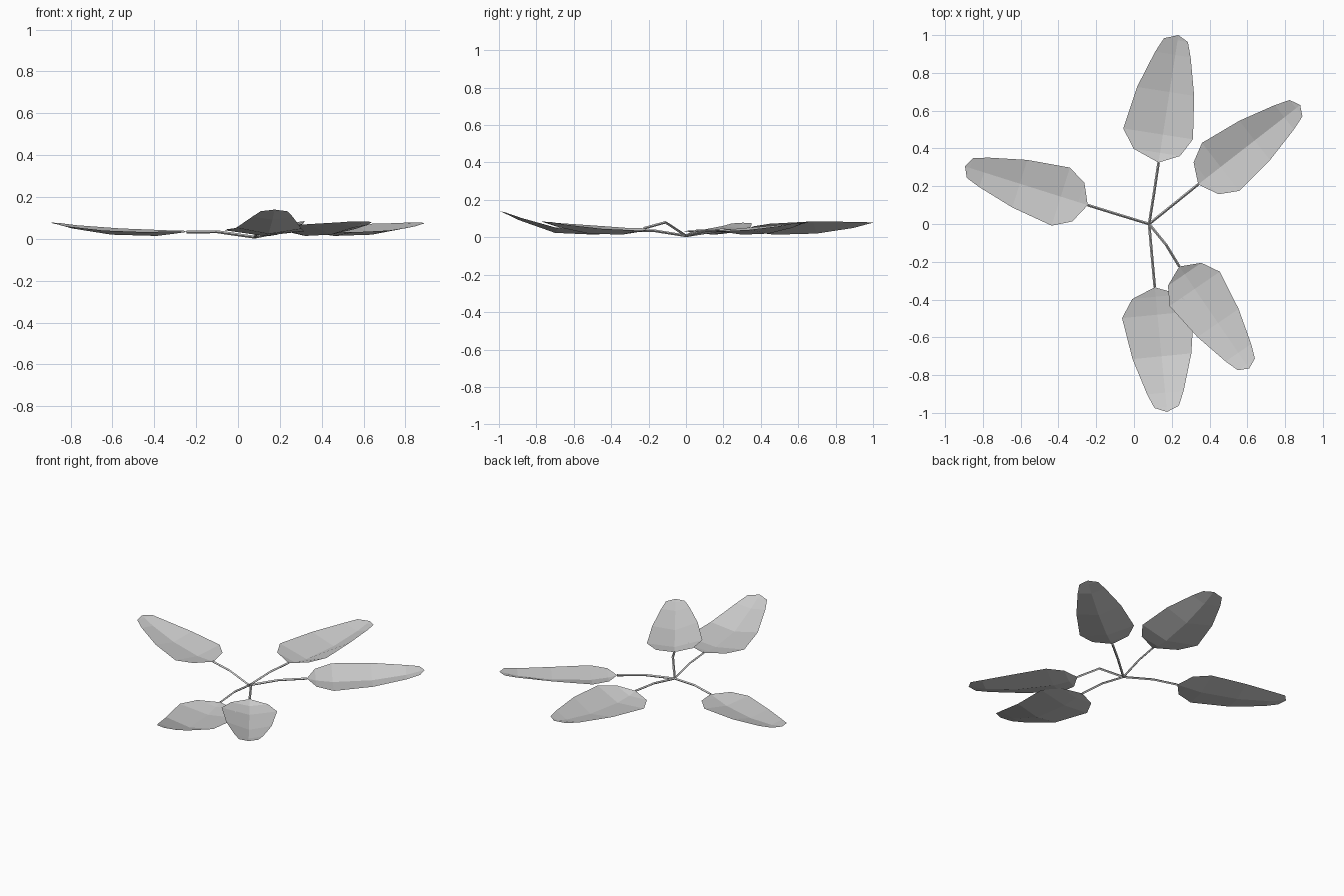
import bpy, bmesh
from mathutils import Vector

if "Cube" in bpy.data.objects:
    bpy.data.objects.remove(bpy.data.objects["Cube"])

# Leaf template rows: distance along, half width, rib height, edge lift factor
ROWS = [(0.052, 0.107, 0.026, 0.5), (0.150, 0.161, 0.014, 0.9), (0.378, 0.132, 0.020, 1.0),
        (0.577, 0.082, 0.050, 0.5), (0.655, 0.055, 0.071, 0.15)]
LENGTH = 0.683


def finish(bm, name):
    bmesh.ops.recalc_face_normals(bm, faces=bm.faces[:])
    me = bpy.data.meshes.new(name)
    bm.to_mesh(me)
    bm.free()
    bpy.context.collection.objects.link(bpy.data.objects.new(name, me))


def leaf(name, base, tip, wl, wr, lift_l, lift_r, base_z, curl):
    """Low-poly cupped leaf blade: left edge, rib, right edge."""
    base, tip = Vector(base), Vector(tip)
    d = (tip - base).normalized()
    side = Vector((d.y, -d.x))
    s = (tip - base).length / LENGTH
    bm = bmesh.new()

    def vert(u, v, z):
        p = base + d * u * s + side * v
        return bm.verts.new((p.x, p.y, z))

    first, last = vert(0, 0, base_z), vert(LENGTH, 0, 0.078 + curl)
    rows = []
    for u, w, z, k in ROWS:
        z += curl * max(0, (u - 0.36) / (LENGTH - 0.36))
        rows.append((vert(u, -w * wl, z + k * lift_l), vert(u, 0, z), vert(u, w * wr, z + k * lift_r)))
    for i in (0, 1):
        bm.faces.new((first, rows[0][i], rows[0][i + 1]))
        bm.faces.new((rows[-1][i + 1], rows[-1][i], last))
        for a, b in zip(rows, rows[1:]):
            bm.faces.new((a[i], b[i], b[i + 1], a[i + 1]))
    bmesh.ops.recalc_face_normals(bm, faces=bm.faces[:])
    bm.faces.ensure_lookup_table()
    if bm.faces[0].normal.z < 0:
        bmesh.ops.reverse_faces(bm, faces=bm.faces[:])
    me = bpy.data.meshes.new(name)
    bm.to_mesh(me)
    bm.free()
    bpy.context.collection.objects.link(bpy.data.objects.new(name, me))


def stem(name, pts, r=0.007):
    """Four-sided tube along a short path."""
    pts = [Vector(p) for p in pts]
    bm = bmesh.new()
    rings = []
    for i, p in enumerate(pts):
        d = (pts[min(i + 1, len(pts) - 1)] - pts[max(i - 1, 0)]).normalized()
        a = d.cross(Vector((0, 0, 1))).normalized()
        b = a.cross(d)
        rings.append([bm.verts.new(p + r * o) for o in (a, b, -a, -b)])
    for q, w in zip(rings, rings[1:]):
        for i in range(4):
            j = (i + 1) % 4
            bm.faces.new((q[i], q[j], w[j], w[i]))
    bm.faces.new(rings[0])
    bm.faces.new(rings[-1])
    finish(bm, name)


# base, tip, left/right width, left/right edge lift, base height, tip curl, stem bend
LEAVES = {
    "back": ((0.13, 0.325), (0.235, 1.0), 1.32, 1.0, 0.035, 0.065, 0.04, 0.0, (0.107, 0.17, 0.035)),
    "right": ((0.34, 0.21), (0.88, 0.63), 1.0, 1.0, 0.05, 0.02, 0.04, 0.0, (0.21, 0.105, 0.035)),
    "left": ((-0.245, 0.10), (-0.895, 0.305), 1.0, 1.0, 0.02, 0.03, 0.033, 0.0, (-0.10, 0.055, 0.034)),
    "front": ((0.11, -0.335), (0.175, -0.995), 1.2, 1.17, 0.025, 0.03, 0.035, 0.062, (0.095, -0.17, 0.035)),
    "front_right": ((0.24, -0.225), (0.61, -0.765), 1.0, 1.0, 0.025, 0.05, 0.048, 0.006, (0.17, -0.11, 0.08)),
}
for key, (base, tip, wl, wr, ll, lr, bz, curl, bend) in LEAVES.items():
    leaf(key + "_leaf", base, tip, wl, wr, ll, lr, bz, curl)
    stem(key + "_stem", [(0.08, 0, 0.008), bend, (*base, bz)])
